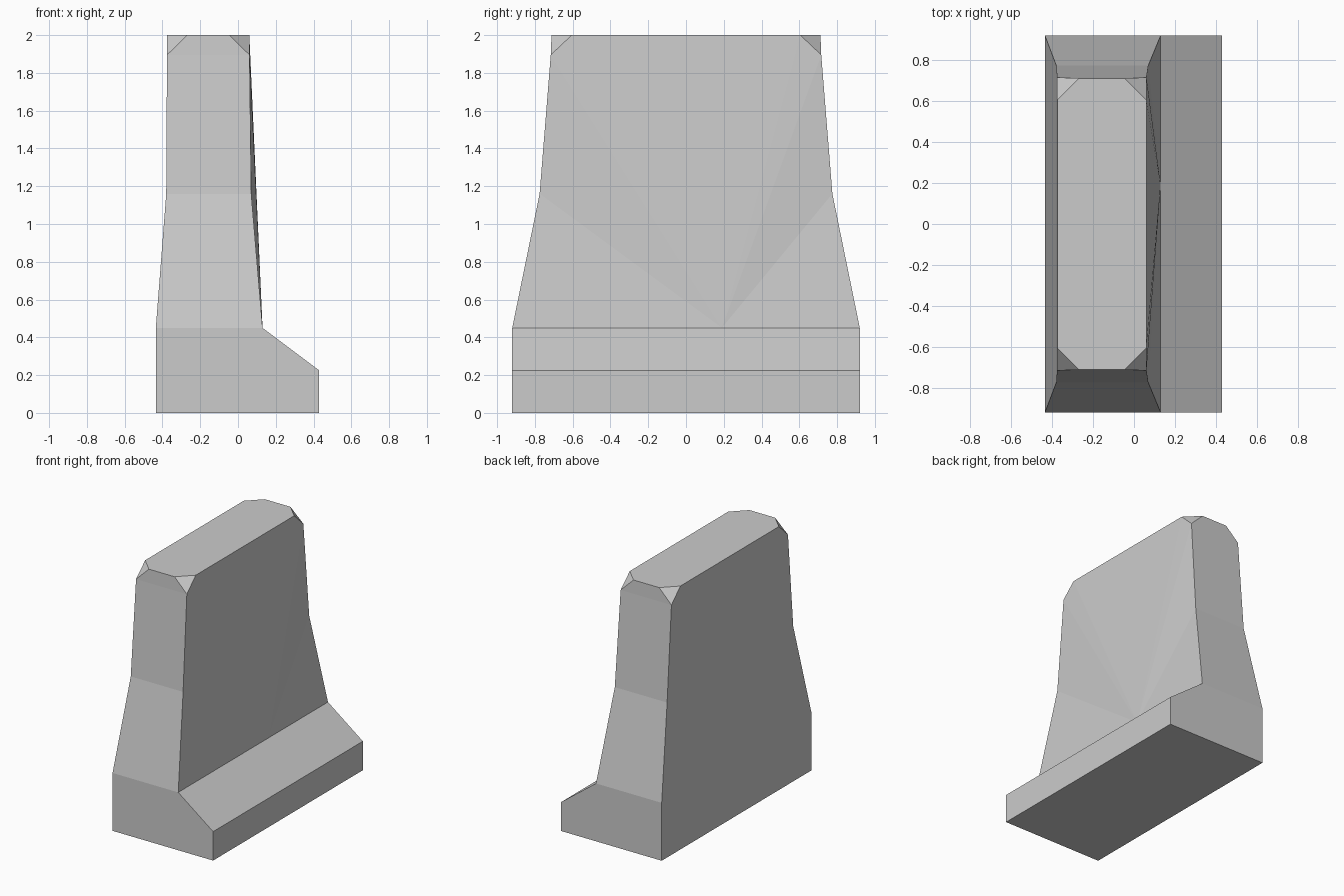
import bpy, bmesh

if "Cube" in bpy.data.objects:
    bpy.data.objects.remove(bpy.data.objects["Cube"])

mat = bpy.data.materials.new("concrete grey")
mat.diffuse_color = (0.6, 0.6, 0.6, 1)
mat.use_nodes = True
mat.node_tree.nodes["Principled BSDF"].inputs["Base Color"].default_value = mat.diffuse_color

bm = bmesh.new()


def vert(x, y, z):
    return bm.verts.new((x, y, z))


def ring(x0, x1, y, z):
    # corners: back-left side, going round anticlockwise from above
    return [vert(x0, -y, z), vert(x1, -y, z), vert(x1, y, z), vert(x0, y, z)]


# Wall sections from the ground to just under the chamfered corners
floor = ring(-0.435, 0.43, 0.92, 0)
waist = ring(-0.435, 0.13, 0.92, 0.45)
bend = ring(-0.38, 0.07, 0.775, 1.16)
neck = ring(-0.376, 0.061, 0.716, 1.895)

# Eight-sided top with the corners cut away
X0, X1, Y, C = -0.375, 0.06, 0.712, 0.107
top = [vert(x, y, 2) for x, y in (
    (X0, -Y + C), (X0 + C, -Y), (X1 - C, -Y), (X1, -Y + C),
    (X1, Y - C), (X1 - C, Y), (X0 + C, Y), (X0, Y - C))]
bm.faces.new(top)
for i in range(4):
    bm.faces.new((neck[i], top[2 * i + 1], top[2 * i]))

# End walls and the rear long side
for lower, upper in ((waist, bend), (bend, neck)):
    for i in (0, 2, 3):
        j = (i + 1) % 4
        bm.faces.new((lower[i], lower[j], upper[j], upper[i]))
for i in (0, 2, 3):
    j = (i + 1) % 4
    bm.faces.new((neck[i], neck[j], top[2 * j], top[2 * i + 1]))

# Slightly bulged long face, fanned from a point on its lower edge
hub = vert(0.13, 0.19, 0.45)
edge = [waist[2], bend[2], neck[2], top[4], top[3], neck[1], bend[1], waist[1]]
for a, b in zip(edge, edge[1:]):
    bm.faces.new((hub, a, b))

# Foot with its sloping shoulder
toe = [vert(0.43, -0.92, 0.225), vert(0.43, 0.92, 0.225)]
bm.faces.new((waist[1], toe[0], toe[1], waist[2], hub))
bm.faces.new((floor[1], floor[2], toe[1], toe[0]))
bm.faces.new((floor[0], floor[1], toe[0], waist[1], waist[0]))
bm.faces.new((floor[2], floor[3], waist[3], waist[2], toe[1]))
bm.faces.new((floor[3], floor[0], waist[0], waist[3]))
bm.faces.new(floor[::-1])

bmesh.ops.recalc_face_normals(bm, faces=bm.faces[:])
mesh = bpy.data.meshes.new("barrier_block")
bm.to_mesh(mesh)
bm.free()
mesh.materials.append(mat)
bpy.context.collection.objects.link(bpy.data.objects.new("barrier_block", mesh))
